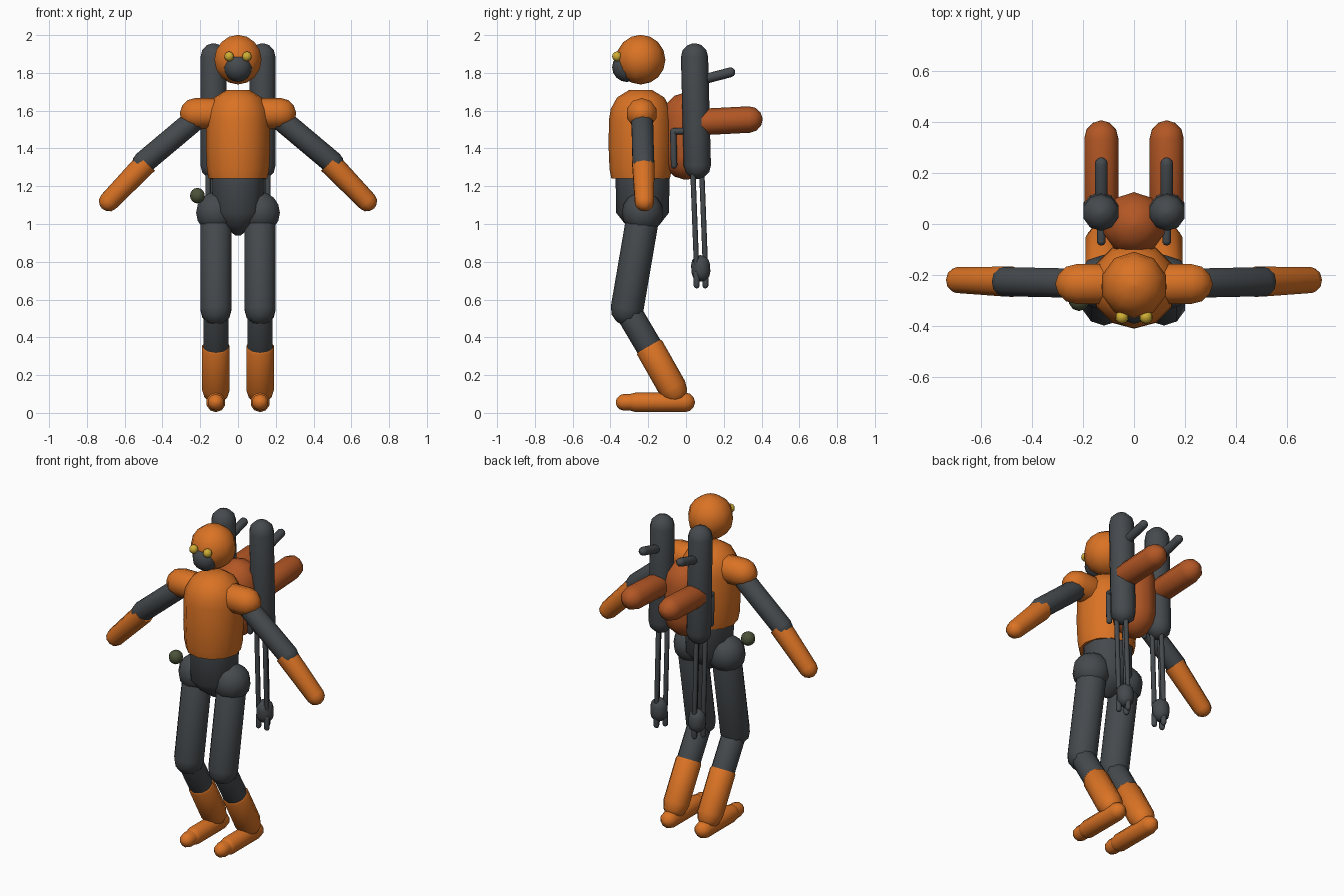
import bpy, bmesh, math
from mathutils import Vector

cube = bpy.data.objects.get("Cube")
if cube:
    bpy.data.objects.remove(cube, do_unlink=True)


def material(name, rgb):
    mat = bpy.data.materials.new(name)
    mat.use_nodes = True
    mat.diffuse_color = (*rgb, 1)
    mat.node_tree.nodes["Principled BSDF"].inputs["Base Color"].default_value = (*rgb, 1)
    return mat


ORANGE = material("orange", (0.70, 0.17, 0.018))
RUST = material("rust orange", (0.45, 0.095, 0.018))
DARK = material("dark grey", (0.06, 0.068, 0.075))
YELLOW = material("yellow", (0.62, 0.42, 0.035))
GREEN = material("olive green", (0.07, 0.085, 0.04))
parts = []


def lathe(name, start, end, profile, mat, sides=10):
    """Revolve (distance, radius) pairs about the axis from start to end."""
    start, axis = Vector(start), Vector(end) - Vector(start)
    turn = axis.to_track_quat('Z', 'Y')
    bm = bmesh.new()
    rings = []
    for d, r in profile:
        rings.append([bm.verts.new(start + turn @ Vector((
            r * math.sin(math.tau * i / sides), -r * math.cos(math.tau * i / sides), d)))
            for i in range(sides)])
    for low, high in zip(rings, rings[1:]):
        for i in range(sides):
            j = (i + 1) % sides
            bm.faces.new((low[i], low[j], high[j], high[i]))
    bm.faces.new(rings[0][::-1])
    bm.faces.new(rings[-1])
    bmesh.ops.remove_doubles(bm, verts=bm.verts, dist=0.0001)
    bmesh.ops.recalc_face_normals(bm, faces=bm.faces)
    mesh = bpy.data.meshes.new(name)
    bm.to_mesh(mesh)
    bm.free()
    mesh.materials.append(mat)
    obj = bpy.data.objects.new(name, mesh)
    bpy.context.collection.objects.link(obj)
    parts.append(obj)
    return obj


def capsule(name, start, end, r, mat, r2=None, sides=10):
    """Rod with round ends; start and end are the cap centres."""
    r2 = r2 or r
    length = (Vector(end) - Vector(start)).length
    steps = [math.radians(a) for a in (5, 30, 60, 90)]
    profile = [(-r * math.cos(a), r * math.sin(a)) for a in steps]
    profile += [(length + r2 * math.cos(a), r2 * math.sin(a)) for a in reversed(steps)]
    return lathe(name, start, end, profile, mat, sides)


def ball(name, centre, r, mat, sides=10):
    steps = [math.pi * i / 8 for i in range(9)]
    profile = [(-r * math.cos(a), max(r * math.sin(a), r * 0.02)) for a in steps]
    return lathe(name, centre, Vector(centre) + Vector((0, 0, 1)), profile, mat, sides)


# Head
ball("head", (0, -0.24, 1.87), 0.131, ORANGE)
ball("breather", (0, -0.313, 1.83), 0.078, DARK)

# Trunk
lathe("torso", (0, -0.24, 1.24), (0, -0.24, 1.71),
      [(0, 0.155), (0.05, 0.165), (0.17, 0.17), (0.31, 0.168), (0.37, 0.158),
       (0.43, 0.125), (0.47, 0.06)], ORANGE, 12)
lathe("waist", (0, -0.23, 0.94), (0, -0.23, 1.26),
      [(0, 0.015), (0.05, 0.085), (0.12, 0.14), (0.32, 0.143)], DARK)
ball("belt_pouch", (-0.215, -0.30, 1.15), 0.041, GREEN)

# Backpack
capsule("backpack", (0, 0.0, 1.36), (0, 0.0, 1.57), 0.125, RUST)

for side, s in (("left", 1), ("right", -1)):
    def at(x, y, z):
        return (s * x, y, z)

    ball(side + "_eye", at(0.047, -0.365, 1.887), 0.026, YELLOW)

    # Arm
    capsule(side + "_shoulder", at(0.12, -0.235, 1.585), at(0.225, -0.235, 1.585), 0.082, ORANGE)
    capsule(side + "_upper_arm", at(0.22, -0.232, 1.56), at(0.50, -0.226, 1.325), 0.06, DARK)
    lathe(side + "_forearm", at(0.485, -0.226, 1.325), at(0.685, -0.22, 1.118),
          [(0, 0.062), (0.288, 0.053), (0.315, 0.045), (0.332, 0.025), (0.338, 0.005)], ORANGE)

    # Leg
    ball(side + "_hip", at(0.117, -0.23, 1.06), 0.11, DARK)
    capsule(side + "_thigh", at(0.117, -0.235, 1.0), at(0.117, -0.312, 0.55), 0.087, DARK)
    capsule(side + "_shin", at(0.117, -0.305, 0.535), at(0.117, -0.16, 0.29), 0.07, DARK)
    lathe(side + "_boot", at(0.117, -0.197, 0.353), at(0.117, -0.065, 0.12),
          [(0, 0.07), (0.01, 0.076), (0.255, 0.076), (0.30, 0.064),
           (0.33, 0.04), (0.34, 0.01)], ORANGE)
    capsule(side + "_foot", at(0.117, -0.005, 0.056), at(0.117, -0.265, 0.056), 0.052, ORANGE)
    capsule(side + "_toe", at(0.117, -0.25, 0.056), at(0.117, -0.328, 0.056), 0.044, ORANGE)

    # Back launcher with handle, support hook and thruster
    capsule(side + "_launcher", at(0.13, 0.045, 1.885), at(0.13, 0.06, 1.31), 0.072, DARK)
    capsule(side + "_launcher_handle", at(0.128, 0.06, 1.757), at(0.128, 0.235, 1.803), 0.026, DARK)
    capsule(side + "_hook_arm", at(0.128, 0.02, 1.493), at(0.128, -0.066, 1.49), 0.017, DARK)
    capsule(side + "_hook_bar", at(0.128, -0.068, 1.49), at(0.128, -0.063, 1.31), 0.017, DARK)
    capsule(side + "_thruster", at(0.128, 0.08, 1.54), at(0.128, 0.335, 1.553), 0.07, RUST)

    # Hanging rods ending in a three-pronged claw
    capsule(side + "_claw_palm", at(0.13, 0.077, 0.785), at(0.13, 0.079, 0.745), 0.05, DARK)
    for i, (dx, dy) in enumerate(((0.028, -0.022), (-0.028, -0.022), (0, 0.025))):
        number = str(i + 1)
        capsule(side + "_rod_" + number, at(0.13 + dx, 0.058 + dy, 1.29),
                at(0.13 + dx, 0.077 + dy, 0.79), 0.014, DARK, sides=8)
        capsule(side + "_claw_" + number, at(0.13 + dx, 0.078 + dy, 0.74),
                at(0.13 + dx, 0.078 + dy, 0.675), 0.016, DARK, sides=8)

# Smooth shading with crisp rims
bpy.ops.object.select_all(action='DESELECT')
for obj in parts:
    obj.select_set(True)
bpy.context.view_layer.objects.active = parts[0]
bpy.ops.object.shade_smooth_by_angle(angle=math.radians(60))
